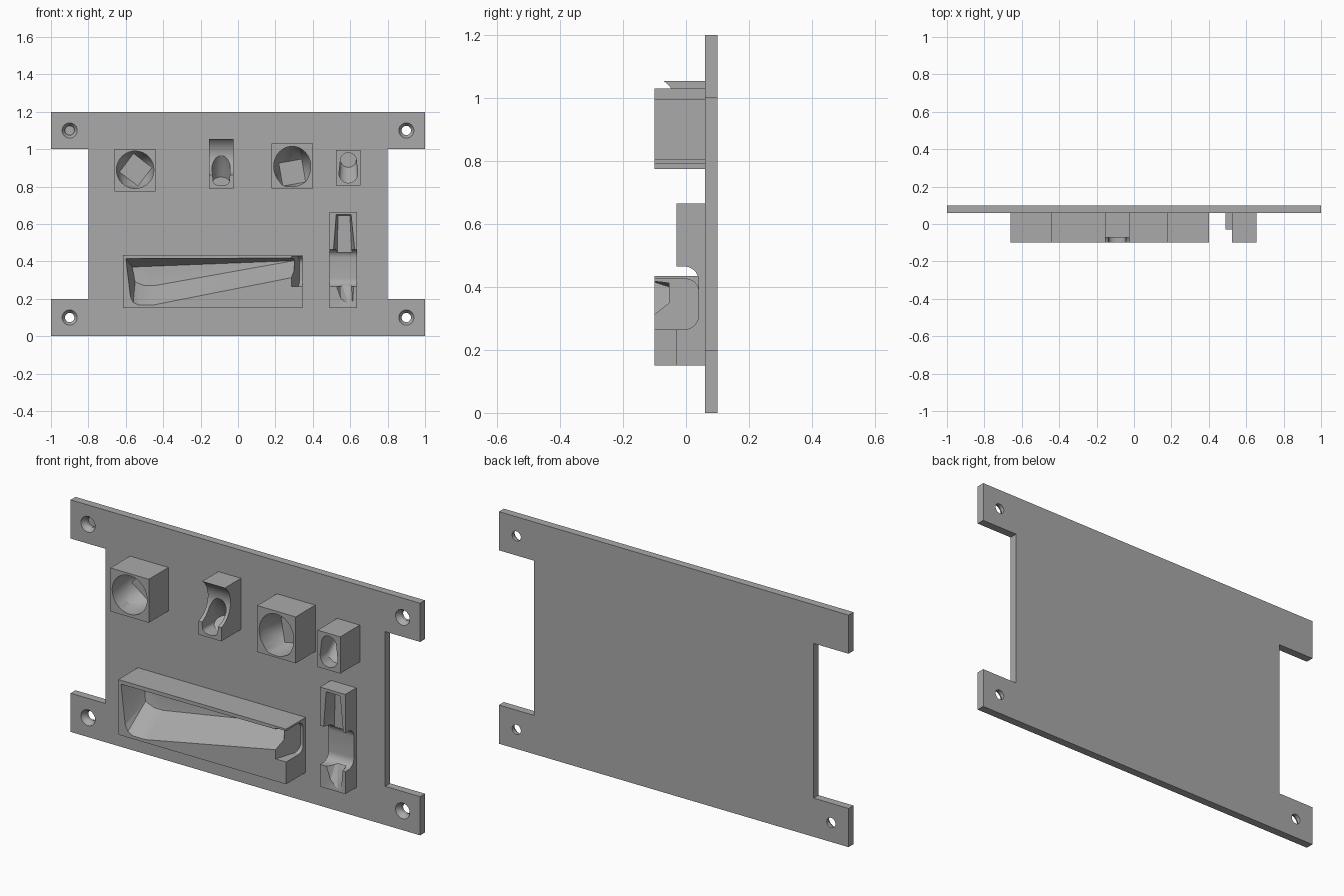
import bpy
import bmesh
from math import cos, sin, pi, radians
from mathutils import Vector

cube = bpy.data.objects.get("Cube")
if cube:
    bpy.data.objects.remove(cube, do_unlink=True)

grey = bpy.data.materials.new("plain grey")
grey.use_nodes = True
COLOUR = (0.4, 0.4, 0.4, 1)
grey.diffuse_color = COLOUR
grey.node_tree.nodes["Principled BSDF"].inputs["Base Color"].default_value = COLOUR

OUT = -0.3            # depth safely in front of every block
BACK = 0.06           # front surface of the plate


def hull(name, points):
    """Solid wrapped tightly around a set of points."""
    bm = bmesh.new()
    for p in points:
        bm.verts.new(p)
    res = bmesh.ops.convex_hull(bm, input=bm.verts)
    junk = {g for g in res["geom_interior"] + res["geom_unused"]
            if isinstance(g, bmesh.types.BMVert)}
    bmesh.ops.delete(bm, geom=list(junk), context='VERTS')
    bmesh.ops.dissolve_limit(bm, angle_limit=0.002, verts=bm.verts, edges=bm.edges)
    bmesh.ops.recalc_face_normals(bm, faces=bm.faces)
    mesh = bpy.data.meshes.new(name)
    bm.to_mesh(mesh)
    bm.free()
    mesh.materials.append(grey)
    ob = bpy.data.objects.new(name, mesh)
    bpy.context.collection.objects.link(ob)
    return ob


def box(name, x0, x1, y0, y1, z0, z1):
    return hull(name, [(x, y, z) for x in (x0, x1) for y in (y0, y1) for z in (z0, z1)])


def ring(x, y, z, rx, rz, n=40, turn=0.0):
    steps = [2 * pi * i / n + turn for i in range(n)]
    return [(x + rx * cos(a), y, z + rz * sin(a)) for a in steps]


def swept(points):
    """Add forward copies so that a pocket opens straight to the front."""
    return points + [(x, OUT, z) for x, y, z in points]


def outline(y, pairs):
    return [(x, y, z) for x, z in pairs]


def cut(ob, *cutters):
    for c in cutters:
        m = ob.modifiers.new("pocket", 'BOOLEAN')
        m.operation = 'DIFFERENCE'
        m.solver = 'EXACT'
        m.object = c
        bpy.ops.object.select_all(action='DESELECT')
        bpy.context.view_layer.objects.active = ob
        ob.select_set(True)
        bpy.ops.object.modifier_apply(modifier=m.name)
        bpy.data.objects.remove(c, do_unlink=True)
    bpy.ops.object.shade_smooth_by_angle(angle=radians(25))


def finger_slot(x_front, x_back, x_end, z0, z1, depth, r):
    """Sideways slot with rounded inner corners."""
    pts = []
    for x_start, y in ((x_front, OUT), (x_front, -0.1)):
        pts += [(x, y, z) for x in (x_start, x_end) for z in (z0, z1)]
    for i in range(9):
        a = pi / 2 * i / 8
        y = depth - r + r * sin(a)
        t = (y + 0.1) / (depth + 0.1)
        x = x_front + (x_back - x_front) * t
        for z in (z0 + r - r * cos(a), z1 - r + r * cos(a)):
            pts += [(x, y, z), (x_end, y, z)]
    return hull("slot_cutter", pts)


# Mounting plate with notched sides and countersunk screw holes
plate = box("mounting_plate", -1, 1, BACK, 0.1, 0, 1.2)
cutters = []
for s in (-1, 1):
    cutters.append(box("notch_cutter", s * 0.8, s * 1.2, 0, 0.2, 0.2, 1.0))
    for z in (0.1, 1.1):
        cutters.append(hull("hole_cutter", ring(s * 0.9, 0, z, 0.025, 0.025)
                            + ring(s * 0.9, 0.2, z, 0.025, 0.025)))
        cutters.append(hull("countersink_cutter", ring(s * 0.9, 0.055, z, 0.044, 0.044)
                            + ring(s * 0.9, 0.083, z, 0.025, 0.025)))
cut(plate, *cutters)

# Round-mouthed holders that narrow to a turned square floor
left = box("left_round_holder", -0.66, -0.44, -0.1, BACK, 0.775, 1.0)
cut(left, hull("cutter", swept(ring(-0.55, -0.03, 0.89, 0.1, 0.1))
               + ring(-0.547, 0.04, 0.89, 0.088, 0.088, 4, radians(8))))
right = box("right_round_holder", 0.18, 0.4, -0.1, BACK, 0.79, 1.03)
cut(right, hull("cutter", swept(ring(0.29, -0.06, 0.907, 0.099, 0.108))
                + ring(0.29, 0.04, 0.875, 0.088, 0.088, 4, radians(55))))

# Holder for a leaning barrel, with a finger cut across the front
barrel = box("barrel_holder", -0.155, -0.025, -0.1, BACK, 0.79, 1.055)
base = Vector((-0.09, 0.005, 0.828))
axis = Vector((0, -0.53, 0.85)).normalized()
side = Vector((0, axis.z, -axis.y))
pts = []
for along, r in ((0, 0.043), (0.06, 0.048), (0.12, 0.049), (0.18, 0.044), (0.235, 0.034)):
    for i in range(32):
        a = 2 * pi * i / 32
        p = base + axis * along + Vector((r * cos(a), 0, 0)) + side * (r * sin(a))
        pts.append(tuple(p))
scoop = [(x, -0.135 + 0.11 * cos(2 * pi * i / 48), 0.965 + 0.11 * sin(2 * pi * i / 48))
         for x in (-0.3, 0.1) for i in range(48)]
cut(barrel, hull("cutter", swept(pts)), hull("scoop_cutter", scoop))

# Small holder for a leaning cone
cone = box("cone_holder", 0.525, 0.655, -0.1, BACK, 0.805, 0.995)
cut(cone, hull("cutter", swept(ring(0.59, 0.04, 0.942, 0.042, 0.039)
                               + ring(0.59, -0.04, 0.87, 0.05, 0.05))))

# Long tray with a tapering pocket and an open right end
tray = box("long_tray", -0.615, 0.345, -0.1, BACK, 0.15, 0.435)
mouth = [(-0.6, 0.415), (-0.575, 0.21), (-0.56, 0.18), (-0.53, 0.165),
         (-0.46, 0.165), (0.3, 0.315), (0.3, 0.418)]
floor = [(-0.565, 0.37), (-0.55, 0.358), (-0.52, 0.354), (-0.48, 0.355)]
pts = outline(-0.101, mouth) + outline(0.04, floor) + outline(0.02, [(0.3, 0.404)])
pts += outline(0.03, [(-0.55, 0.29), (-0.5, 0.27), (-0.45, 0.27)])
cut(tray, hull("cutter", pts),
    finger_slot(0.285, 0.33, 0.5, 0.265, 0.425, 0.04, 0.04))

# Upright slim holder with a tapering pocket and a finger slot
slim = box("slim_holder", 0.49, 0.635, -0.03, BACK, 0.15, 0.665)
mouth = [(0.525, 0.65), (0.605, 0.65), (0.625, 0.45), (0.625, 0.36), (0.612, 0.165),
         (0.59, 0.165), (0.55, 0.2), (0.525, 0.27), (0.51, 0.4), (0.51, 0.46)]
floor = [(0.535, 0.645), (0.598, 0.645), (0.61, 0.42), (0.605, 0.3), (0.53, 0.42), (0.55, 0.3)]
cut(slim, hull("cutter", outline(-0.031, mouth) + outline(0.03, floor)),
    finger_slot(0.4, 0.4, 0.7, 0.265, 0.465, 0.04, 0.045))
